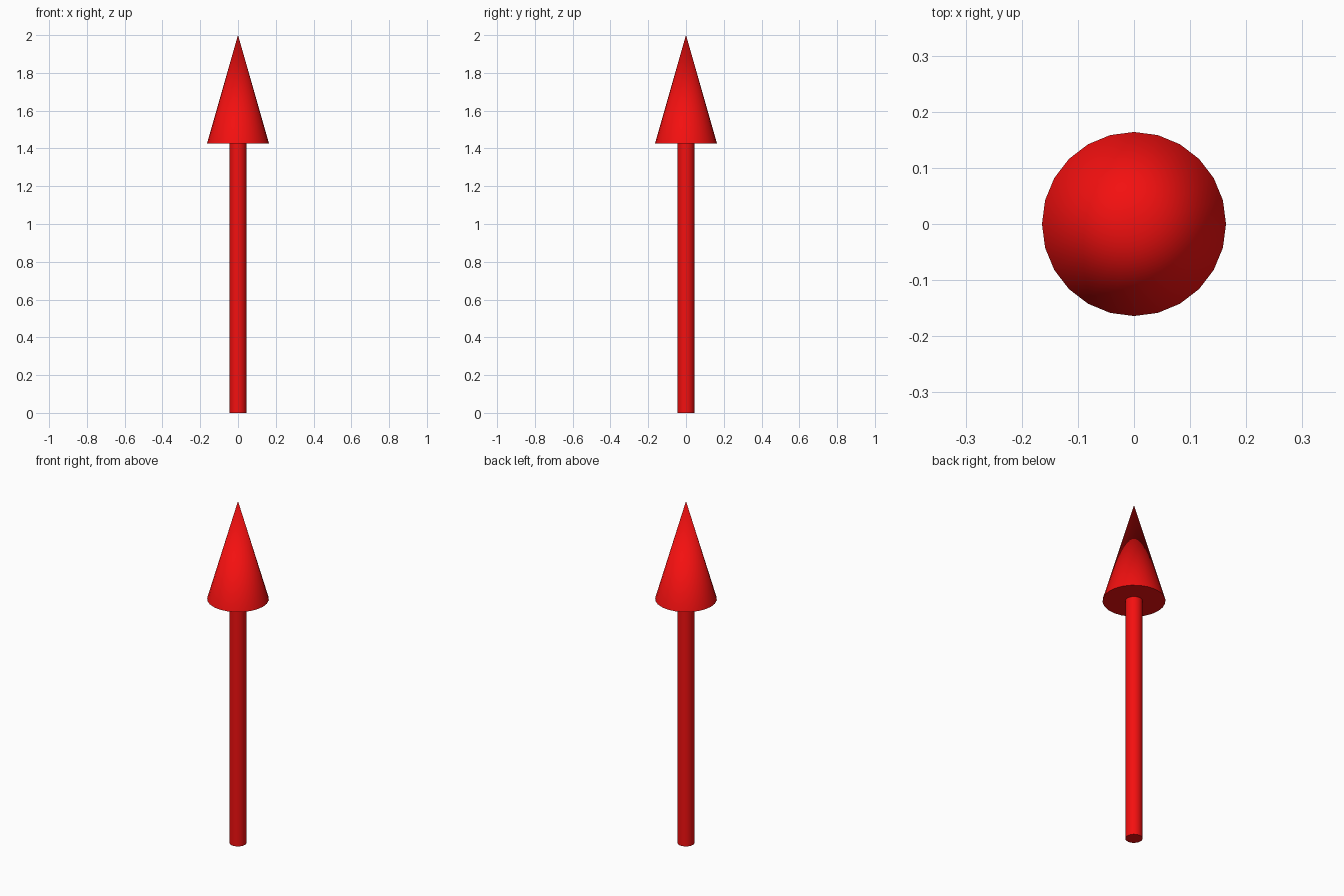
import bpy

if "Cube" in bpy.data.objects:
    bpy.data.objects.remove(bpy.data.objects["Cube"])

SIDES = 24
HEAD_Z = 1.427   # height where the head meets the shaft
TOP_Z = 2.0

red = bpy.data.materials.new("red")
red.diffuse_color = (0.9, 0.005, 0.005, 1)
red.use_nodes = True
red.node_tree.nodes["Principled BSDF"].inputs["Base Color"].default_value = red.diffuse_color


def finish(name):
    """Name, colour and shade the active primitive."""
    ob = bpy.context.object
    ob.name = name
    ob.data.materials.append(red)
    bpy.ops.object.shade_smooth_by_angle(angle=0.6)


# Shaft
bpy.ops.mesh.primitive_cylinder_add(vertices=SIDES, radius=0.045, depth=HEAD_Z,
                                    location=(0, 0, HEAD_Z / 2))
finish("arrow_shaft")

# Head
bpy.ops.mesh.primitive_cone_add(vertices=SIDES, radius1=0.164, radius2=0,
                                depth=TOP_Z - HEAD_Z,
                                location=(0, 0, (HEAD_Z + TOP_Z) / 2))
finish("arrow_head")
